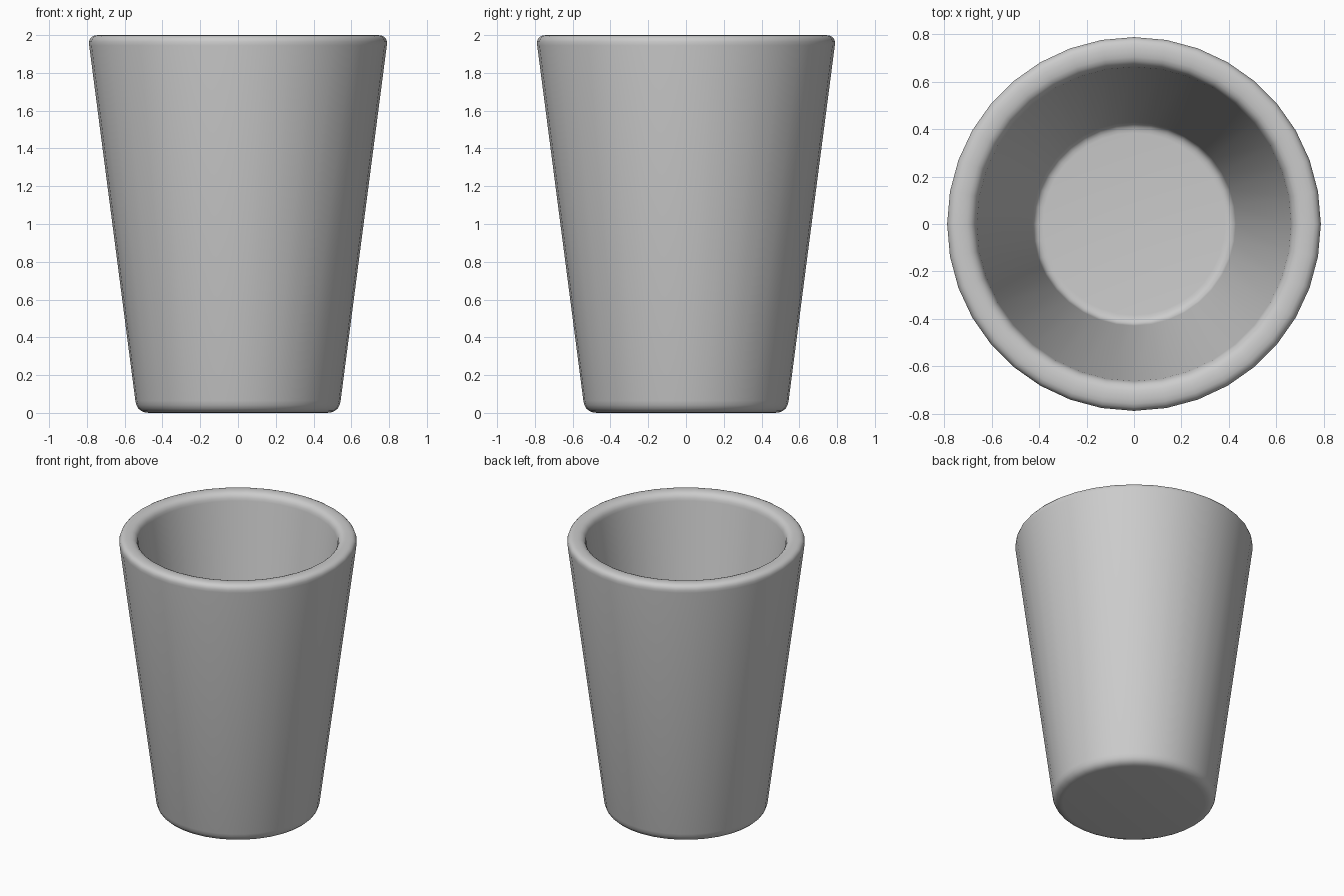
import bpy, bmesh
from math import cos, sin, tau
from mathutils import Vector

if "Cube" in bpy.data.objects:
    bpy.data.objects.remove(bpy.data.objects["Cube"])

SIDES = 36


def fillet(prev, corner, nxt, reach, steps=5):
    """Round a profile corner with a quadratic arc."""
    p, c, n = Vector(prev), Vector(corner), Vector(nxt)
    a = c + (p - c).normalized() * reach
    b = c + (n - c).normalized() * reach
    out = []
    for i in range(steps + 1):
        t = i / steps
        out.append((1 - t) ** 2 * a + 2 * t * (1 - t) * c + t * t * b)
    return out


def lathe(name, profile):
    """Spin a profile around z; both ends close with a flat cap."""
    bm = bmesh.new()
    rings = [[bm.verts.new((r * cos(tau * i / SIDES), r * sin(tau * i / SIDES), z))
              for i in range(SIDES)] for r, z in profile]
    for lo, hi in zip(rings, rings[1:]):
        for i in range(SIDES):
            j = (i + 1) % SIDES
            bm.faces.new((lo[i], lo[j], hi[j], hi[i]))
    bm.faces.new(rings[0][::-1])
    bm.faces.new(rings[-1])
    bmesh.ops.recalc_face_normals(bm, faces=bm.faces)
    for f in bm.faces:
        f.smooth = True
    mesh = bpy.data.meshes.new(name)
    bm.to_mesh(mesh)
    bm.free()
    obj = bpy.data.objects.new(name, mesh)
    bpy.context.collection.objects.link(obj)
    return obj


# Cup cross-section: underside, outer wall, rim, inner wall, floor
corners = [((0.535, 0.0), 0.065), ((0.795, 2.0), 0.055),
           ((0.67, 2.0), 0.055), ((0.424, 0.11), 0.04)]
pts = [(0.0, 0.0)] + [c for c, _ in corners] + [(0.0, 0.11)]
profile = []
for k, (corner, reach) in enumerate(corners, start=1):
    profile += fillet(pts[k - 1], corner, pts[k + 1], reach)

lathe("cup", profile)
